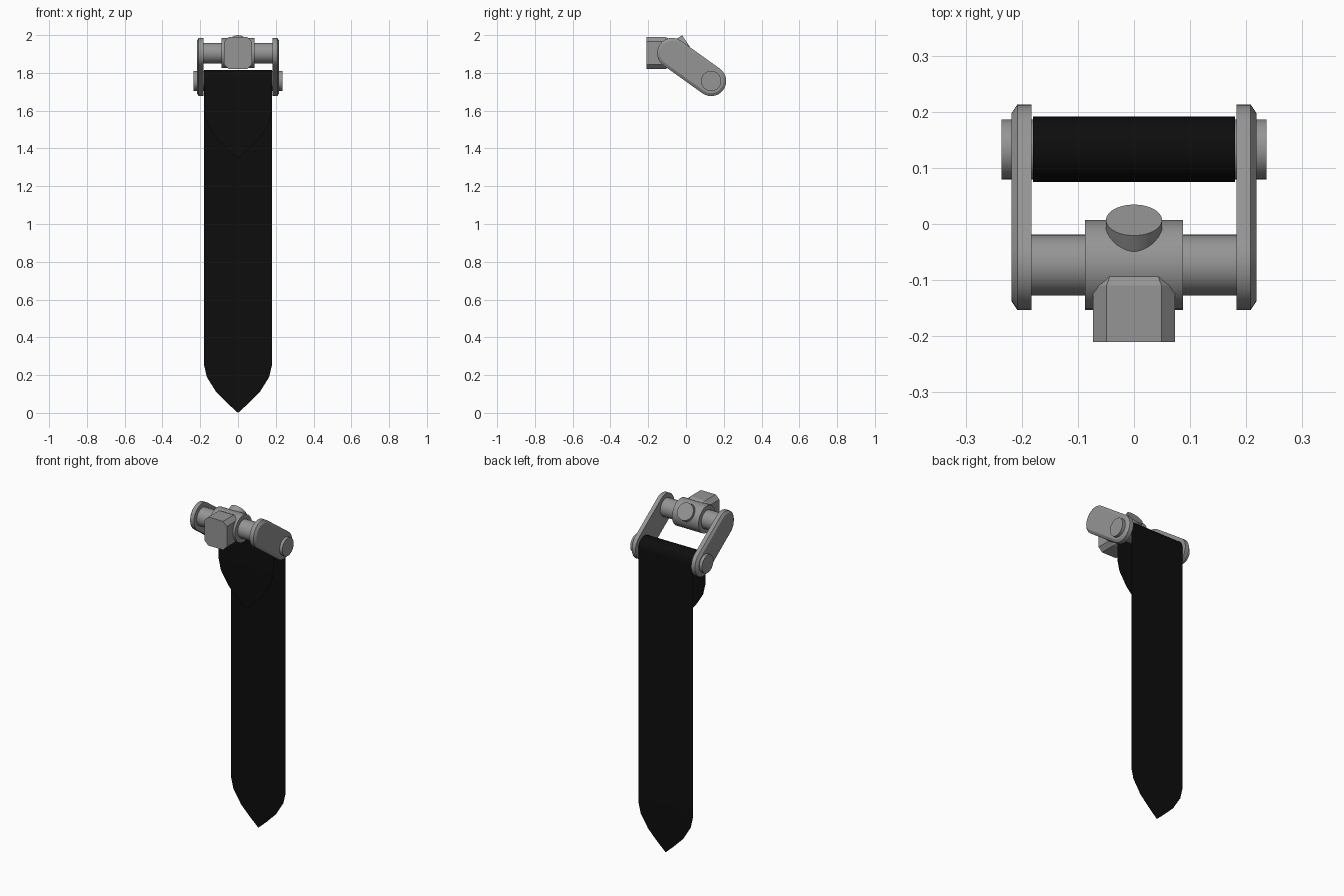
import bpy, bmesh, math
from mathutils import Vector

if "Cube" in bpy.data.objects:
    bpy.data.objects.remove(bpy.data.objects["Cube"])


def material(name, rgb):
    m = bpy.data.materials.new(name)
    m.diffuse_color = (*rgb, 1)
    m.use_nodes = True
    m.node_tree.nodes["Principled BSDF"].inputs["Base Color"].default_value = m.diffuse_color
    return m


STEEL = material("grey steel", (0.3, 0.3, 0.3))
BLACK = material("black webbing", (0.004, 0.004, 0.004))

TOP = Vector((0, -0.073, 1.905))    # upper bar axis
LOW = Vector((0, 0.133, 1.757))     # lower pin axis


def finish(name, bm, mat, smooth=True):
    bmesh.ops.recalc_face_normals(bm, faces=bm.faces)
    me = bpy.data.meshes.new(name)
    bm.to_mesh(me)
    bm.free()
    ob = bpy.data.objects.new(name, me)
    bpy.context.collection.objects.link(ob)
    me.materials.append(mat)
    if smooth:
        bpy.ops.object.select_all(action='DESELECT')
        ob.select_set(True)
        bpy.context.view_layer.objects.active = ob
        bpy.ops.object.shade_smooth_by_angle(angle=math.radians(30))
    return ob


def loft(name, rings, mat, smooth=True):
    """Closed solid through rings with equal point counts."""
    bm = bmesh.new()
    rows = [[bm.verts.new(p) for p in ring] for ring in rings]
    n = len(rows[0])
    for a, b in zip(rows, rows[1:]):
        for i in range(n):
            j = (i + 1) % n
            bm.faces.new((a[i], a[j], b[j], b[i]))
    bm.faces.new(rows[0])
    bm.faces.new(rows[-1])
    return finish(name, bm, mat, smooth)


def rod(name, start, end, r, seg=32):
    axis = (end - start).normalized()
    u = axis.orthogonal().normalized()
    v = axis.cross(u)
    ang = [2 * math.pi * i / seg for i in range(seg)]
    return loft(name, [[c + r * (u * math.cos(a) + v * math.sin(a)) for a in ang]
                       for c in (start, end)], STEEL)


def stadium(x, r, seg=16):
    d = LOW - TOP
    base = math.atan2(d.z, d.y)
    pts = []
    for c, off in ((LOW, -math.pi / 2), (TOP, math.pi / 2)):
        for i in range(seg + 1):
            a = base + off + math.pi * i / seg
            pts.append((x, c.y + r * math.cos(a), c.z + r * math.sin(a)))
    return pts


def X(v):
    return Vector((v, 0, 0))


# Side links with chamfered outer rims
for side, s in (("left", -1), ("right", 1)):
    loft(side + "_link", [stadium(s * 0.183, 0.08), stadium(s * 0.208, 0.08),
                          stadium(s * 0.218, 0.065)], STEEL)

# Bars, collar and rear knob
rod("lower_pin", LOW - X(0.236), LOW + X(0.236), 0.0535)
rod("upper_bar", TOP - X(0.19), TOP + X(0.19), 0.054)
rod("collar", TOP - X(0.087), TOP + X(0.087), 0.08)
rod("rear_knob", TOP, TOP + Vector((0, 0.08, 0.053)), 0.05)


# Front block with cut corners and a tapered back
def octagon(y, w, h, c):
    z = TOP.z
    return [(-w, y, z - h + c), (-w + c, y, z - h), (w - c, y, z - h), (w, y, z - h + c),
            (w, y, z + h - c), (w - c, y, z + h), (-w + c, y, z + h), (-w, y, z + h - c)]


loft("front_block", [octagon(-0.21, 0.073, 0.085, 0.024),
                     octagon(-0.11, 0.073, 0.085, 0.024),
                     octagon(-0.085, 0.06, 0.073, 0.02)], STEEL, smooth=False)

# Webbing sheet: long back tail, over the pin, short front flap
R, W = 0.0585, 0.18
TIP = [(0, 0), (0.053, 0.048), (0.115, 0.11), (0.165, 0.19), (W, 0.255)]
FLAP = 1.345
rows = [(LOW.y + R, z, w) for w, z in TIP]
for i in range(17):
    a = math.pi * i / 16
    rows.append((LOW.y + R * math.cos(a), LOW.z + R * math.sin(a), W))
rows += [(LOW.y - R, FLAP + z, w) for w, z in reversed(TIP)]

bm = bmesh.new()
pairs = []
for y, z, w in rows:
    if w == 0:
        pairs.append([bm.verts.new((0, y, z))])
    else:
        pairs.append([bm.verts.new((-w, y, z)), bm.verts.new((w, y, z))])
for a, b in zip(pairs, pairs[1:]):
    bm.faces.new(a + b[::-1])
finish("strap", bm, BLACK)
